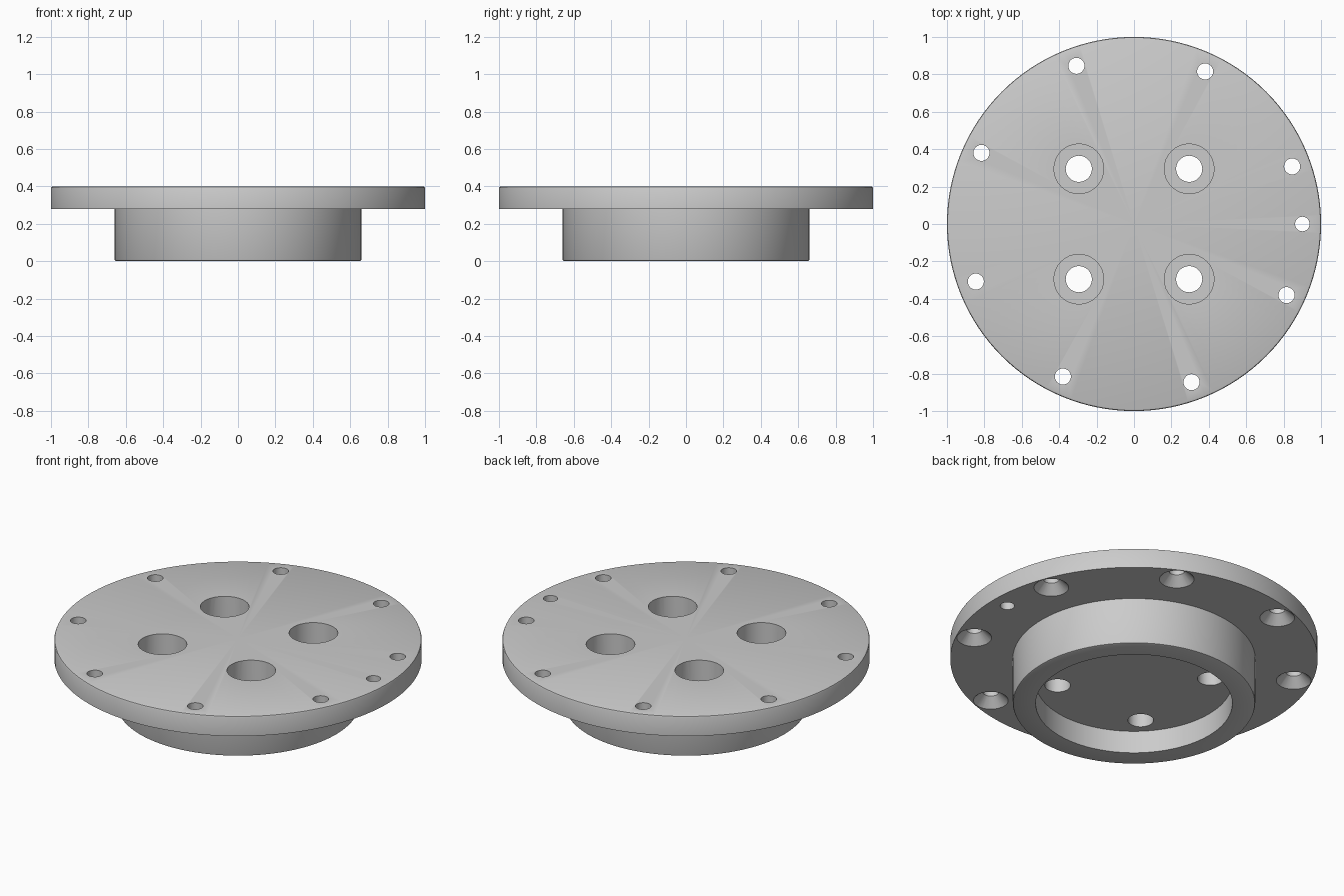
import bpy, bmesh
from math import cos, sin, radians, pi

if "Cube" in bpy.data.objects:
    bpy.data.objects.remove(bpy.data.objects["Cube"])


def lathe(bm, profile, x=0, y=0, seg=32):
    """Revolve a closed (radius, z) profile that starts and ends on the axis."""
    rings = []
    for r, z in profile:
        if r == 0:
            rings.append([bm.verts.new((x, y, z))] * seg)
        else:
            rings.append([bm.verts.new((x + r * cos(2 * pi * i / seg),
                                        y + r * sin(2 * pi * i / seg), z))
                          for i in range(seg)])
    for a, b in zip(rings, rings[1:]):
        for i in range(seg):
            j = (i + 1) % seg
            bm.faces.new(list(dict.fromkeys((a[i], a[j], b[j], b[i]))))


def make_object(name, bm):
    bmesh.ops.recalc_face_normals(bm, faces=bm.faces)
    mesh = bpy.data.meshes.new(name)
    bm.to_mesh(mesh)
    bm.free()
    obj = bpy.data.objects.new(name, mesh)
    bpy.context.collection.objects.link(obj)
    return obj


# Flange disc with boss and shallow recess underneath, softened outer edges
bm = bmesh.new()
lathe(bm, [(0, 0.135), (0.535, 0.135), (0.535, 0),
           (0.65, 0), (0.657, 0.003), (0.66, 0.01),
           (0.66, 0.28), (1, 0.28),
           (1, 0.39), (0.997, 0.397), (0.99, 0.4), (0, 0.4)], seg=128)
flange = make_object("mounting_flange", bm)

# Hole cutters
bm = bmesh.new()
# four counterbored bolt holes
for sx in (-1, 1):
    for sy in (-1, 1):
        lathe(bm, [(0, 0.05), (0.07, 0.05), (0.07, 0.24),
                   (0.133, 0.24), (0.133, 0.5), (0, 0.5)], 0.295 * sx, 0.295 * sy)
# eight rim holes countersunk from below
for k in range(8):
    a = radians(20 + 45 * k)
    lathe(bm, [(0, 0.26), (0.115, 0.26), (0.043, 0.332), (0.043, 0.5), (0, 0.5)],
          0.9 * cos(a), 0.9 * sin(a))
# locating pin hole
lathe(bm, [(0, 0.2), (0.039, 0.2), (0.039, 0.5), (0, 0.5)], 0.9, 0)
cutter = make_object("hole_cutter", bm)
cutter.hide_render = True

# Cut the holes
mod = flange.modifiers.new("holes", 'BOOLEAN')
mod.operation = 'DIFFERENCE'
mod.solver = 'EXACT'
mod.object = cutter
bpy.context.view_layer.objects.active = flange
flange.select_set(True)
bpy.ops.object.modifier_apply(modifier="holes")
bpy.data.objects.remove(cutter)
bpy.ops.object.shade_smooth_by_angle(angle=radians(30))
